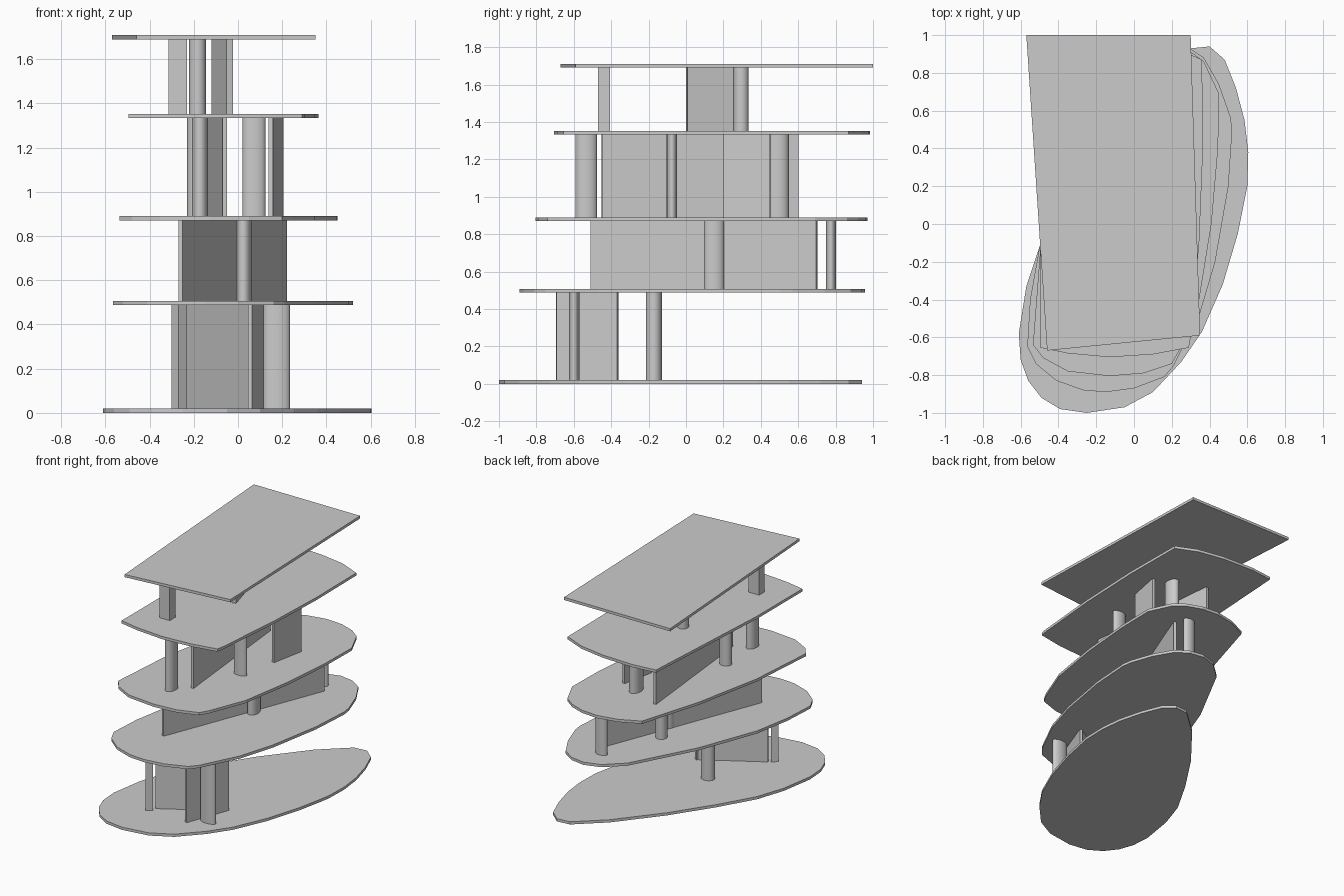
import bpy, bmesh, math
from mathutils import Vector

cube = bpy.data.objects.get("Cube")
if cube:
    bpy.data.objects.remove(cube, do_unlink=True)

grey = bpy.data.materials.new("light_grey")
grey.use_nodes = True
grey.diffuse_color = (0.6, 0.6, 0.6, 1)
grey.node_tree.nodes["Principled BSDF"].inputs["Base Color"].default_value = (0.6, 0.6, 0.6, 1)

THICK = 0.02
FLOORS = [0, 0.487, 0.87, 1.333, 1.69]   # underside height of each slab


def prism(name, outline, low, high, smooth=False):
    """Extrude a plan outline between two heights."""
    bm = bmesh.new()
    base = bm.faces.new([bm.verts.new((x, y, low)) for x, y in outline])
    top = bmesh.ops.extrude_face_region(bm, geom=[base])["geom"]
    bmesh.ops.translate(bm, vec=(0, 0, high - low),
                        verts=[v for v in top if isinstance(v, bmesh.types.BMVert)])
    bmesh.ops.recalc_face_normals(bm, faces=bm.faces)
    for f in bm.faces:
        f.smooth = smooth and abs(f.normal.z) < 0.5
    if smooth:
        for e in bm.edges:
            e.smooth = abs(e.verts[0].co.z - e.verts[1].co.z) > 0.001
    mesh = bpy.data.meshes.new(name)
    bm.to_mesh(mesh)
    bm.free()
    mesh.materials.append(grey)
    obj = bpy.data.objects.new(name, mesh)
    bpy.context.collection.objects.link(obj)


def storey(level):
    return FLOORS[level] + THICK, FLOORS[level + 1]


def column(name, level, x, y, rx, ry, sides=24):
    ring = [math.tau * i / sides for i in range(sides)]
    prism(name, [(x + rx * math.cos(a), y + ry * math.sin(a)) for a in ring],
          *storey(level), smooth=True)


def wall(name, level, start, end, width=0.02):
    a, b = Vector(start), Vector(end)
    d = (b - a).normalized()
    n = Vector((-d.y, d.x)) * width / 2
    prism(name, [a - n, b - n, b + n, a + n], *storey(level))


# Slabs: outlines change from a slanted oval to a four-sided plate
ground = [(-.25, -1), (-.05, -.97), (.1, -.89), (.25, -.73), (.36, -.57), (.47, -.32),
          (.55, -.05), (.6, .2), (.605, .38), (.585, .55), (.54, .72), (.48, .87),
          (.4, .94), (.3, .93), (.1, .75), (-.15, .44), (-.35, .14), (-.5, -.12),
          (-.57, -.33), (-.61, -.58), (-.6, -.72), (-.56, -.83), (-.49, -.92), (-.39, -.98)]
first = [(-.15, -.89), (0, -.87), (.16, -.81), (.21, -.75), (.35, -.47), (.43, -.2),
         (.5, .2), (.52, .5), (.51, .57), (.45, .74), (.37, .88), (.28, .94), (.17, .958),
         (.05, .92), (-.08, .8), (-.33, .33), (-.5, -.12), (-.55, -.4), (-.565, -.65),
         (-.52, -.74), (-.41, -.83), (-.27, -.88)]
second = [(-.13, -.805), (.05, -.79), (.2, -.74), (.24, -.67), (.345, -.4), (.41, 0),
          (.445, .4), (.45, .69), (.37, .86), (.29, .92), (.18, .96), (.05, .97),
          (-.1, .94), (-.25, .87), (-.39, .4), (-.495, -.12), (-.535, -.64), (-.48, -.71),
          (-.35, -.78)]
third = [(-.13, -.705), (.1, -.69), (.29, -.655), (.3, -.6), (.345, -.1), (.365, .4),
         (.36, .87), (.2, .94), (0, .975), (-.25, .985), (-.43, .965), (-.495, -.12),
         (-.495, -.655), (-.35, -.685)]
roof = [(-.46, -.67), (.35, -.59), (.3, 1), (-.57, 1)]
names = ["ground_slab", "first_slab", "second_slab", "third_slab", "roof_slab"]
for name, outline, z in zip(names, [ground, first, second, third, roof], FLOORS):
    prism(name, outline, z, z + THICK)

# Ground storey supports
wall("ground_side_wall", 0, (.055, -.69), (.175, -.365))
wall("ground_cross_wall", 0, (-.24, -.62), (.165, -.38))
wall("ground_post", 0, (-.285, -.675), (-.245, -.645), 0.05)
column("ground_front_column", 0, .175, -.598, .06, .028)
column("ground_rear_column", 0, -.06, -.172, .05, .043)

# First storey supports
wall("first_long_wall", 1, (-.26, -.508), (.213, .7))
column("first_middle_column", 1, .025, .15, .036, .055)
column("first_inner_column", 1, -.03, .33, .04, .04)
column("first_rear_column", 1, .15, .775, .045, .026)

# Second storey supports
wall("second_long_wall", 2, (-.06, -.45), (-.165, .6))
wall("second_short_wall", 2, (.148, .2), (.197, .45))
column("second_front_column", 2, -.172, -.533, .037, .058)
column("second_side_column", 2, .073, -.075, .052, .028)
column("second_inner_column", 2, -.185, -.2, .045, .038)
column("second_rear_column", 2, .065, .49, .04, .06)

# Third storey supports
wall("third_front_post", 3, (-.315, -.438), (-.23, -.438), 0.065)
wall("third_wall", 3, (-.037, .005), (-.105, .25), 0.03)
column("third_rear_column", 3, -.183, .295, .038, .04)
